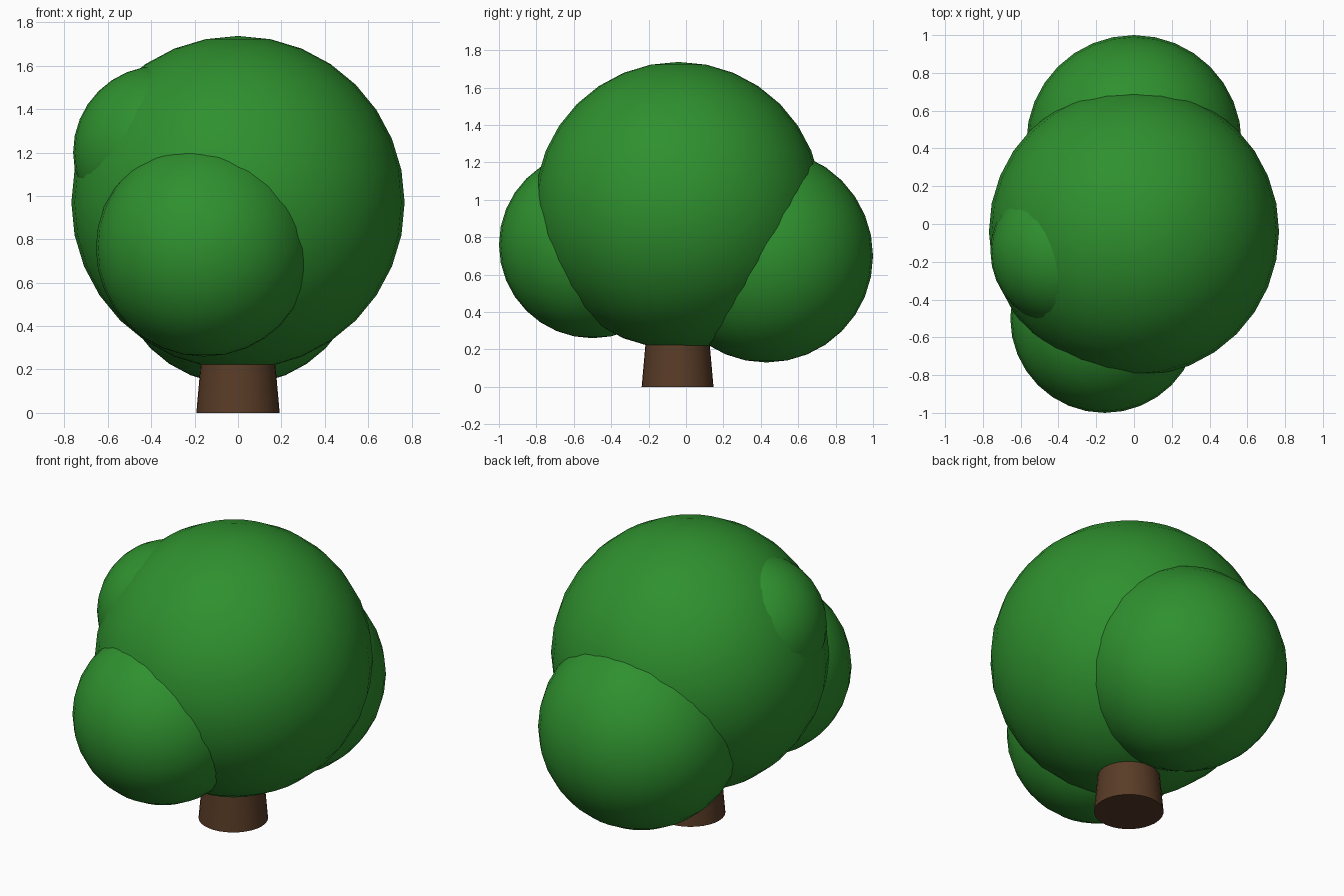
import bpy, math

if "Cube" in bpy.data.objects:
    bpy.data.objects.remove(bpy.data.objects["Cube"])


def material(name, color):
    m = bpy.data.materials.new(name)
    m.diffuse_color = color
    m.use_nodes = True
    m.node_tree.nodes["Principled BSDF"].inputs["Base Color"].default_value = m.diffuse_color
    return m


green = material("leaf_green", (0.028, 0.28, 0.028, 1))
brown = material("bark_brown", (0.10, 0.045, 0.02, 1))


def finish(name, mat):
    ob = bpy.context.object
    ob.name = name
    ob.data.materials.append(mat)
    bpy.ops.object.shade_smooth_by_angle(angle=math.radians(40))


# Tapered trunk, running up into the crown
bpy.ops.mesh.primitive_cone_add(vertices=32, radius1=0.192, radius2=0.152,
                                depth=0.45, location=(0, -0.045, 0.225))
finish("trunk", brown)

# Overlapping round clumps of leaves: name, radius, centre
clumps = [
    ("crown_main", 0.768, (0, -0.04, 0.969)),
    ("crown_front", 0.50, (-0.155, -0.50, 0.76)),
    ("crown_back", 0.57, (0, 0.43, 0.70)),
    ("crown_left", 0.40, (-0.36, -0.145, 1.20)),
]
for name, radius, centre in clumps:
    bpy.ops.mesh.primitive_uv_sphere_add(segments=32, ring_count=16,
                                         radius=radius, location=centre)
    finish(name, green)
